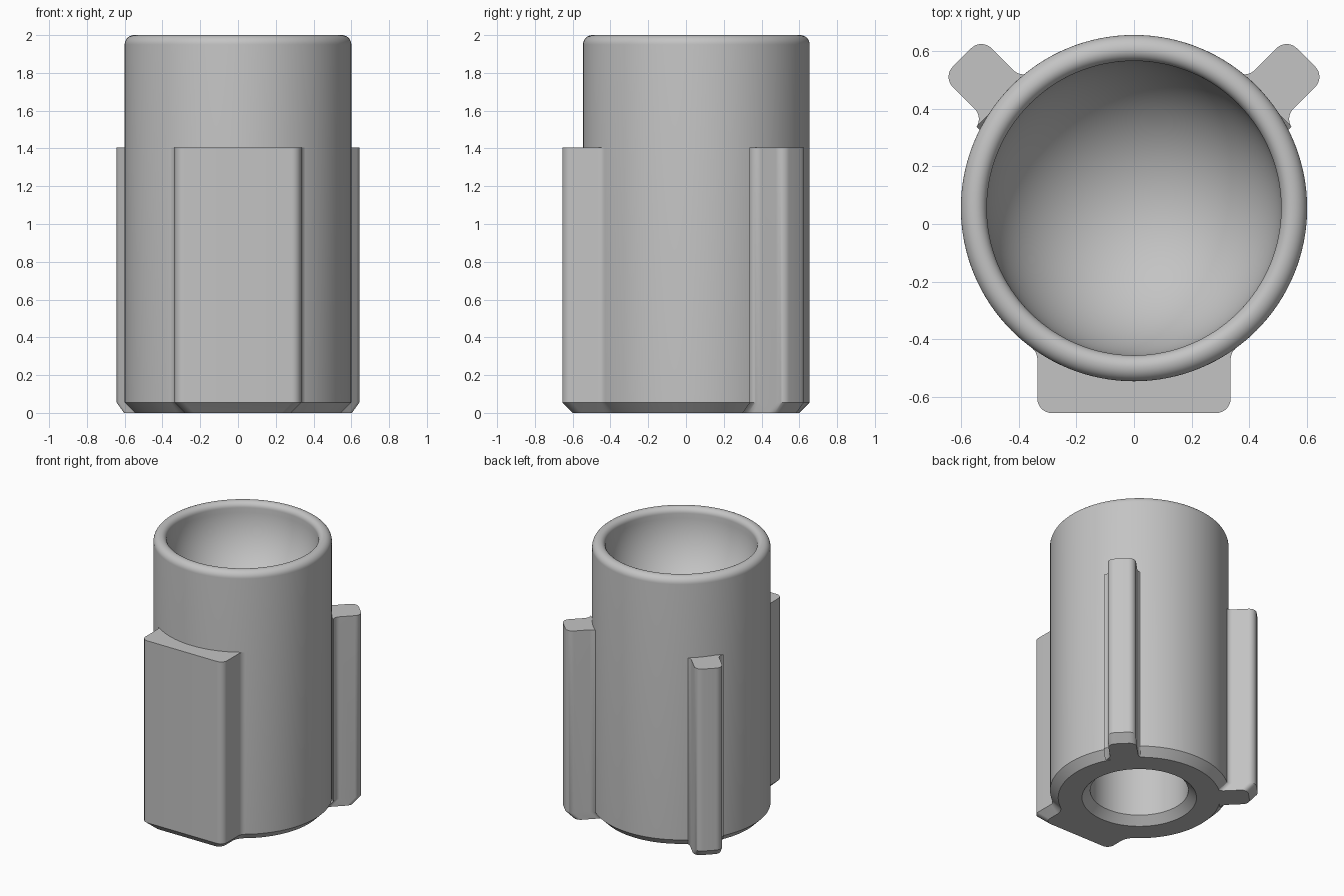
import bpy, bmesh, math
from mathutils import Vector

cube = bpy.data.objects.get("Cube")
if cube:
    bpy.data.objects.remove(cube, do_unlink=True)

R, HEIGHT, CHAMFER = 0.6, 2.0, 0.055
AXIS = Vector((0, 0.055))

grey = bpy.data.materials.new("light grey")
grey.use_nodes = True
grey.diffuse_color = (0.55, 0.55, 0.55, 1)
grey.node_tree.nodes["Principled BSDF"].inputs["Base Color"].default_value = grey.diffuse_color


def arc(cx, cy, r, a0, a1, n):
    """Points along an arc, angles in radians."""
    angles = [a0 + (a1 - a0) * i / n for i in range(n + 1)]
    return [Vector((cx + r * math.cos(a), cy + r * math.sin(a))) for a in angles]


def finish(name, bm):
    bmesh.ops.remove_doubles(bm, verts=bm.verts, dist=1e-5)
    bmesh.ops.recalc_face_normals(bm, faces=bm.faces)
    mesh = bpy.data.meshes.new(name)
    bm.to_mesh(mesh)
    bm.free()
    mesh.materials.append(grey)
    obj = bpy.data.objects.new(name, mesh)
    bpy.context.collection.objects.link(obj)
    bpy.ops.object.select_all(action='DESELECT')
    obj.select_set(True)
    bpy.context.view_layer.objects.active = obj
    bpy.ops.object.shade_smooth_by_angle(angle=math.radians(30))
    return obj


def make_body():
    """Turned body: bore below, rounded rim and round bowl on top."""
    hole, bore_top, bowl = 0.33, 1.0, 0.51
    outer_r, inner_r = 0.05, 0.04
    q = math.pi / 2
    profile = [Vector(p) for p in (
        (0, bore_top), (hole, bore_top), (hole, CHAMFER), (hole + CHAMFER, 0),
        (R - CHAMFER, 0), (R, CHAMFER))]
    profile += arc(R - outer_r, HEIGHT - outer_r, outer_r, 0, q, 8)
    profile += arc(bowl + inner_r, HEIGHT - inner_r, inner_r, q, 2 * q, 8)
    profile += arc(0, HEIGHT - inner_r, bowl, 0, -q, 24)
    bm = bmesh.new()
    verts = [bm.verts.new((p.x, AXIS.y, p.y)) for p in profile]
    edges = [bm.edges.new(pair) for pair in zip(verts, verts[1:])]
    bmesh.ops.spin(bm, geom=verts + edges, cent=(0, AXIS.y, 0), axis=(0, 0, 1),
                   angle=math.tau, steps=128, use_merge=True)
    finish("body", bm)


def fin_outline(centre_u, length, half, body_r, fillet, corner=0.05):
    """Fin section along u: root fillets flare into the body, tip corners are round."""
    v = half + fillet
    u = centre_u + math.sqrt((body_r + fillet) ** 2 - v ** 2)
    root = math.atan2(-v, centre_u - u)
    side = arc(u, v, fillet, root, -math.pi / 2, 8)
    side += arc(length - corner, half - corner, corner, math.pi / 2, 0, 8)
    return side + [Vector((p.x, -p.y)) for p in reversed(side)]


def make_fin(name, origin, angle, length, half, side_cut):
    """Loft three sections so the foot of the fin is chamfered."""
    along = Vector((math.cos(angle), math.sin(angle)))
    across = Vector((-along.y, along.x))
    centre_u = (AXIS - origin).dot(along)
    full = fin_outline(centre_u, length, half, R, 0.05)
    foot = fin_outline(centre_u, length - CHAMFER, half - side_cut,
                       R - CHAMFER, 0.05 + side_cut)
    bm = bmesh.new()
    rings = []
    for outline, z in ((foot, 0), (full, CHAMFER), (full, 1.405)):
        flat = [origin + along * p.x + across * p.y for p in outline]
        rings.append([bm.verts.new((p.x, p.y, z)) for p in flat])
    for low, high in zip(rings, rings[1:]):
        for i in range(len(low)):
            j = (i + 1) % len(low)
            bm.faces.new((low[i], low[j], high[j], high[i]))
    bm.faces.new(rings[0])
    bm.faces.new(rings[-1])
    finish(name, bm)


make_body()
make_fin("front_wide_fin", AXIS, -math.pi / 2, 0.71, 0.335, CHAMFER)
for label, degrees in (("left", 45), ("right", 135)):
    make_fin("back_" + label + "_fin", Vector((0, -0.019)), math.radians(degrees),
             0.843, 0.095, 0)
